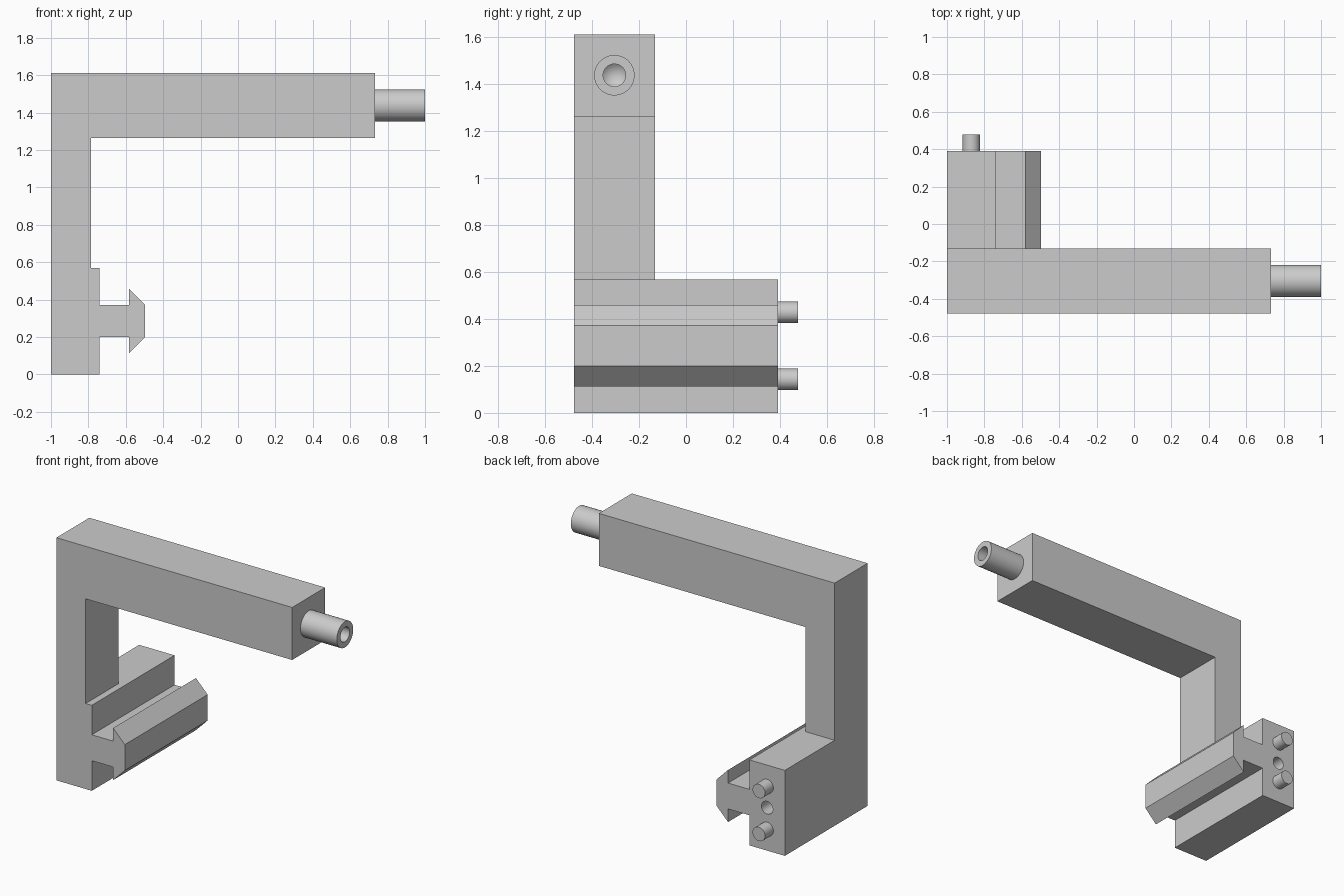
import bpy, bmesh, math
from mathutils import Matrix, Vector

cube = bpy.data.objects.get("Cube")
if cube:
    bpy.data.objects.remove(cube, do_unlink=True)

grey = bpy.data.materials.new("plain_grey")
grey.use_nodes = True
colour = (0.6, 0.6, 0.6, 1)
grey.diffuse_color = colour
grey.node_tree.nodes["Principled BSDF"].inputs["Base Color"].default_value = colour

FRONT, BACK, ARM_BACK = -0.478, 0.391, -0.132


def finish(name, bm):
    bmesh.ops.recalc_face_normals(bm, faces=bm.faces)
    mesh = bpy.data.meshes.new(name)
    bm.to_mesh(mesh)
    bm.free()
    mesh.materials.append(grey)
    obj = bpy.data.objects.new(name, mesh)
    bpy.context.collection.objects.link(obj)
    return obj


def extrude_profile(name, points, y0, y1):
    bm = bmesh.new()
    face = bm.faces.new([bm.verts.new((x, y0, z)) for x, z in points])
    geom = bmesh.ops.extrude_face_region(bm, geom=[face])["geom"]
    moved = [v for v in geom if isinstance(v, bmesh.types.BMVert)]
    bmesh.ops.translate(bm, verts=moved, vec=(0, y1 - y0, 0))
    return finish(name, bm)


def lathe(name, profile, origin, axis, segments=48):
    """Spin (radius, distance) points about an axis through origin."""
    bm = bmesh.new()
    verts = [bm.verts.new((r, 0, d)) for r, d in profile]
    edges = [bm.edges.new(pair) for pair in zip(verts, verts[1:])]
    bmesh.ops.spin(bm, geom=verts + edges, cent=(0, 0, 0), axis=(0, 0, 1),
                   angle=math.tau, steps=segments)
    bmesh.ops.remove_doubles(bm, verts=bm.verts, dist=1e-5)
    turn = Vector((0, 0, 1)).rotation_difference(Vector(axis)).to_matrix().to_4x4()
    bm.transform(Matrix.Translation(origin) @ turn)
    return finish(name, bm)


def smooth(obj):
    bpy.ops.object.select_all(action="DESELECT")
    obj.select_set(True)
    bpy.context.view_layer.objects.active = obj
    bpy.ops.object.shade_smooth_by_angle(angle=math.radians(30))


def boolean(obj, other, operation):
    mod = obj.modifiers.new(operation.lower(), "BOOLEAN")
    mod.operation, mod.object, mod.solver = operation, other, "EXACT"
    bpy.ops.object.select_all(action="DESELECT")
    obj.select_set(True)
    bpy.context.view_layer.objects.active = obj
    bpy.ops.object.modifier_apply(modifier=mod.name)
    bpy.data.objects.remove(other, do_unlink=True)


# Clamp block with its T-shaped rail
bracket = extrude_profile("bracket", [
    (-1, 0), (-0.74, 0), (-0.74, 0.2), (-0.583, 0.2), (-0.583, 0.113),
    (-0.497, 0.2), (-0.497, 0.372), (-0.583, 0.459), (-0.583, 0.372),
    (-0.74, 0.372), (-0.74, 0.568), (-1, 0.568)], FRONT, BACK)

# Upright and horizontal beam, joined to the block
arm = extrude_profile("arm", [
    (-1, 0.45), (-0.785, 0.45), (-0.785, 1.263), (0.733, 1.263),
    (0.733, 1.612), (-1, 1.612)], FRONT, ARM_BACK)
boolean(bracket, arm, "UNION")

# Blind hole in the back of the block
PEG_X = -0.87
drill = lathe("hole_cutter", [(0, -0.2), (0.042, -0.2), (0.042, 0.05), (0, 0.05)],
              (PEG_X, BACK, 0.285), (0, 1, 0))
boolean(bracket, drill, "DIFFERENCE")
smooth(bracket)

# Locating pegs above and below the hole
for name, z in (("upper_peg", 0.428), ("lower_peg", 0.143)):
    smooth(lathe(name, [(0, -0.01), (0.046, -0.01), (0.046, 0.087), (0, 0.087)],
                 (PEG_X, BACK, z), (0, 1, 0)))

# Hollow spigot at the end of the beam, its bore ending in a drill point
smooth(lathe("spigot", [(0, -0.01), (0.086, -0.01), (0.086, 0.267),
                        (0.048, 0.267), (0.048, 0.06), (0, 0.02)],
             (0.733, -0.305, 1.438), (1, 0, 0)))
